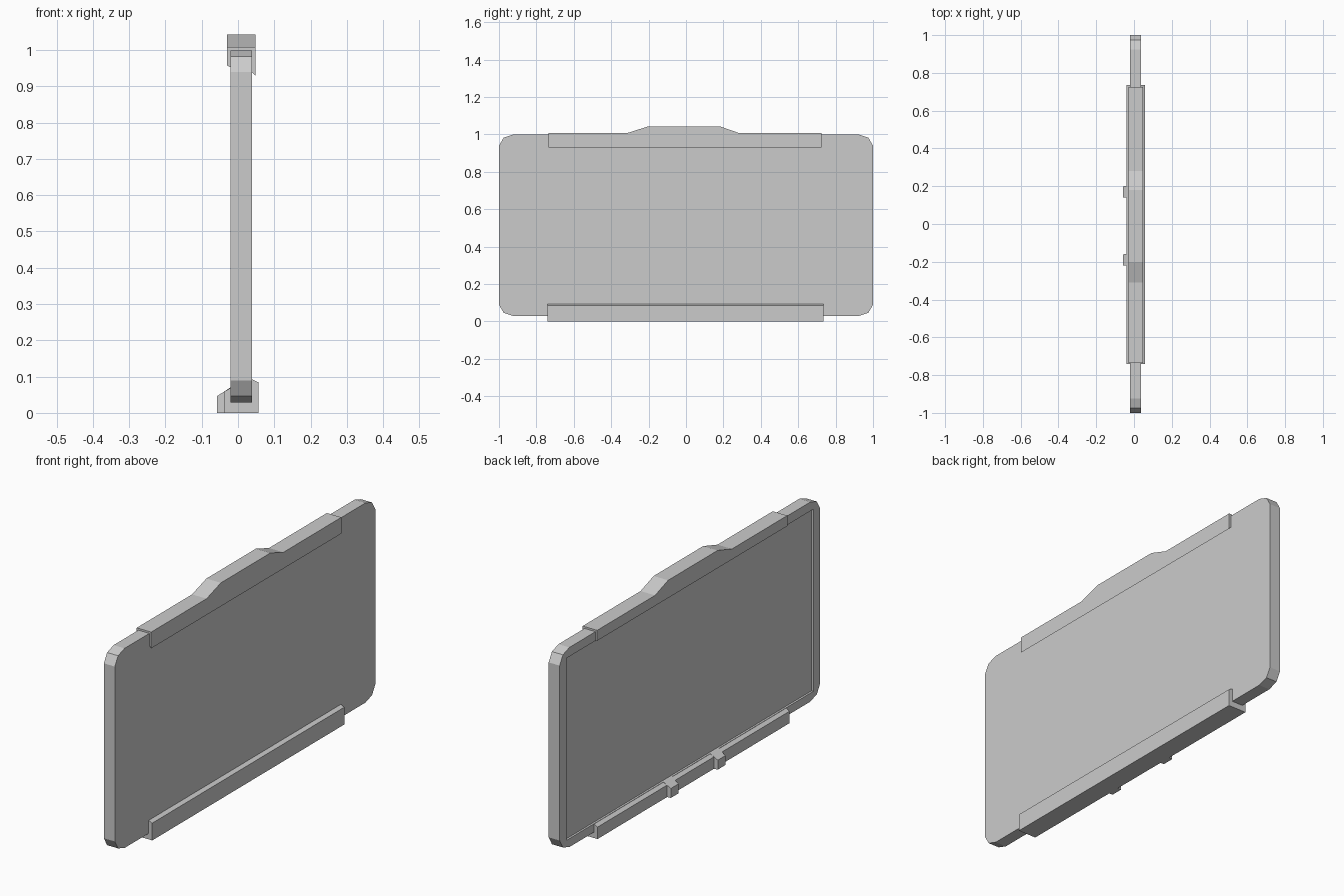
import bpy, bmesh

if "Cube" in bpy.data.objects:
    bpy.data.objects.remove(bpy.data.objects["Cube"])


def loft(name, rings):
    """Closed solid through a series of matching vertex rings."""
    bm = bmesh.new()
    rows = [[bm.verts.new(p) for p in ring] for ring in rings]
    n = len(rows[0])
    for a, b in zip(rows, rows[1:]):
        for i in range(n):
            j = (i + 1) % n
            bm.faces.new((a[i], a[j], b[j], b[i]))
    bm.faces.new(rows[0])
    bm.faces.new(rows[-1][::-1])
    bmesh.ops.recalc_face_normals(bm, faces=bm.faces)
    mesh = bpy.data.meshes.new(name)
    bm.to_mesh(mesh)
    bm.free()
    ob = bpy.data.objects.new(name, mesh)
    bpy.context.collection.objects.link(ob)
    return ob


# panel with clipped corners
corner = [(1.0, 0.425), (0.975, 0.468), (0.925, 0.485)]
outline = (corner + [(-y, z) for y, z in corner[::-1]]
           + [(-y, -z) for y, z in corner] + [(y, -z) for y, z in corner[::-1]])
panel = loft("panel", [[(x, y, z + 0.514) for y, z in outline] for x in (-0.021, 0.038)])

# shallow screen recess in the -x face
rect = [(-0.948, 0.07), (0.948, 0.07), (0.948, 0.955), (-0.948, 0.955)]
cutter = loft("recess_cutter", [[(x, y, z) for y, z in rect] for x in (-0.1, -0.011)])
cutter.hide_render = True
cutter.hide_viewport = False
mod = panel.modifiers.new("recess", 'BOOLEAN')
mod.operation = 'DIFFERENCE'
mod.solver = 'EXACT'
mod.object = cutter
bpy.context.view_layer.objects.active = panel
bpy.ops.object.modifier_apply(modifier=mod.name)
bpy.data.objects.remove(cutter)

# top clip with a raised middle
stations = [(-0.735, 1.008), (-0.31, 1.008), (-0.2, 1.043),
            (0.18, 1.043), (0.28, 1.008), (0.725, 1.008)]
loft("top_clip", [[(-0.03, y, top), (0.048, y, top), (0.048, y, 0.929),
                   (0.036, y, 0.942), (0.01, y, 0.97), (-0.02, y, 0.952),
                   (-0.03, y, 0.957)] for y, top in stations])

# bottom tray with front and back lips
tray = [(-0.039, 0), (0.057, 0), (0.057, 0.084), (0.037, 0.093),
        (0.01, 0.05), (-0.02, 0.069), (-0.039, 0.058)]
loft("bottom_tray", [[(x, y, z) for x, z in tray] for y in (-0.74, 0.735)])

# two lugs on the tray
lug = [(-0.058, 0), (-0.015, 0), (-0.015, 0.06), (-0.021, 0.07), (-0.058, 0.046)]
for i, y0 in enumerate((-0.19, 0.17)):
    loft(f"tray_lug_{i + 1}", [[(x, y0 + s * (0.029 if x < -0.05 else 0.034), z)
                                for x, z in lug] for s in (-1, 1)])
